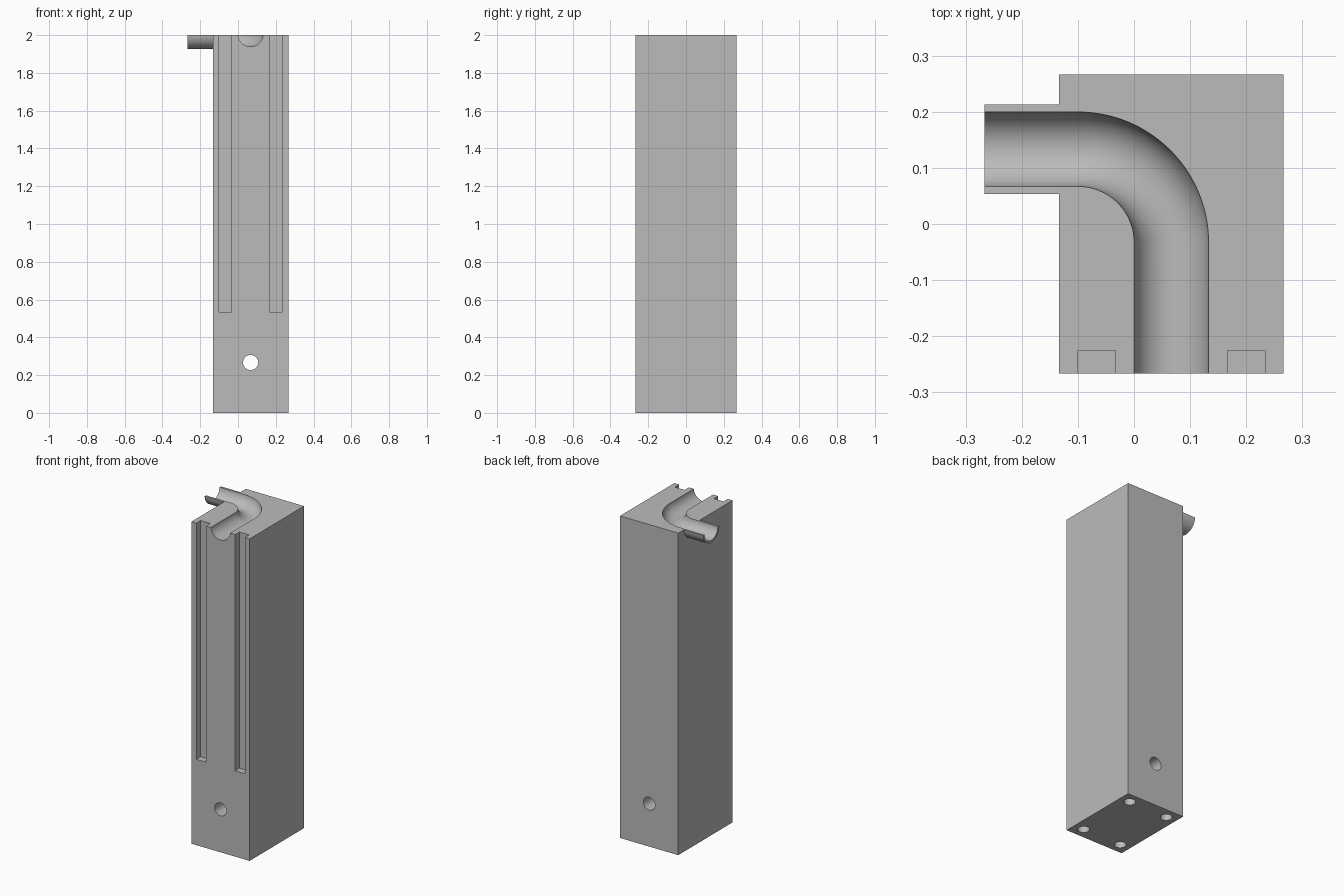
import bpy, bmesh
from math import sin, cos, pi, asin, radians
from mathutils import Matrix, Vector

if "Cube" in bpy.data.objects:
    bpy.data.objects.remove(bpy.data.objects["Cube"])

grey = bpy.data.materials.new("light grey")
grey.use_nodes = True
colour = (0.5, 0.5, 0.5, 1)
grey.diffuse_color = colour
grey.node_tree.nodes["Principled BSDF"].inputs["Base Color"].default_value = colour

U = 1 / 15                    # base module
CHANNEL_Z = 2.006             # channel axis sits just above the top face
CHANNEL_Y = 2 * U


def finish(name, bm):
    bmesh.ops.recalc_face_normals(bm, faces=bm.faces)
    mesh = bpy.data.meshes.new(name)
    bm.to_mesh(mesh)
    bm.free()
    mesh.materials.append(grey)
    obj = bpy.data.objects.new(name, mesh)
    bpy.context.collection.objects.link(obj)
    return obj


def box(name, low, high):
    bm = bmesh.new()
    low, high = Vector(low), Vector(high)
    place = Matrix.Translation((low + high) / 2) @ Matrix.Diagonal((*(high - low), 1))
    bmesh.ops.create_cube(bm, size=1, matrix=place)
    return finish(name, bm)


def cylinder(name, centre, radius, depth, rotation=Matrix()):
    bm = bmesh.new()
    bmesh.ops.create_cone(bm, cap_ends=True, segments=48, radius1=radius, radius2=radius,
                          depth=depth, matrix=Matrix.Translation(centre) @ rotation)
    return finish(name, bm)


def loft(name, rings):
    """Skin closed rings of points and cap both ends."""
    bm = bmesh.new()
    loops = [[bm.verts.new(p) for p in ring] for ring in rings]
    for a, b in zip(loops, loops[1:]):
        for i in range(len(a)):
            j = (i + 1) % len(a)
            bm.faces.new((a[i], a[j], b[j], b[i]))
    bm.faces.new(loops[0])
    bm.faces.new(loops[-1])
    return finish(name, bm)


def cut(target, cutter):
    cutter.hide_render = True
    mod = target.modifiers.new("cut", "BOOLEAN")
    mod.operation = "DIFFERENCE"
    mod.solver = "EXACT"
    mod.object = cutter
    bpy.context.view_layer.objects.active = target
    bpy.ops.object.modifier_apply(modifier=mod.name)
    bpy.data.objects.remove(cutter)


def smooth(obj):
    bpy.ops.object.select_all(action="DESELECT")
    obj.select_set(True)
    bpy.context.view_layer.objects.active = obj
    bpy.ops.object.shade_smooth_by_angle(angle=radians(30))


# Main block
block = box("block", (-2 * U, -4 * U, 0), (4 * U, 4 * U, 2))

# Two vertical grooves in the front
for x in (-1.5 * U, 2.5 * U):
    cut(block, box("groove_cutter", (x, -0.4, 8 * U), (x + U, -0.225, 2.1)))

# Curved open channel in the top: straight, quarter bend, straight
bend, bend_x, bend_y = 2.5 * U, -1.5 * U, -0.5 * U
path = [(U, -0.4, 0)]
for i in range(33):
    a = i / 32 * pi / 2
    path.append((bend_x + bend * cos(a), bend_y + bend * sin(a), a))
path.append((-0.4, CHANNEL_Y, pi / 2))
rings = []
for x, y, a in path:
    circle = [2 * pi * k / 64 for k in range(64)]
    rings.append([(x + U * cos(t) * cos(a), y + U * cos(t) * sin(a), CHANNEL_Z + U * sin(t))
                  for t in circle])
cut(block, loft("channel_cutter", rings))

# Cross hole through the lower body
cut(block, cylinder("cross_hole_cutter", (U, 0, 4 * U), 0.04, 0.8, Matrix.Rotation(pi / 2, 4, "X")))

# Four blind holes in the base
for x in (-U, 3 * U):
    for y in (-3 * U, 3 * U):
        cut(block, cylinder("base_hole_cutter", (x, y, 0), U / 2, 4 * U))
smooth(block)


# Half-pipe spout on the side, flush with the top face
def arc(radius, n=32):
    start = -asin((CHANNEL_Z - 2) / radius)
    angles = [start - (pi + 2 * start) * k / n for k in range(n + 1)]
    return [(CHANNEL_Y + radius * cos(t), CHANNEL_Z + radius * sin(t)) for t in angles]


section = arc(0.08) + arc(U)[::-1]
spout = loft("spout", [[(x, y, z) for y, z in section] for x in (-4 * U, -2 * U)])
smooth(spout)
